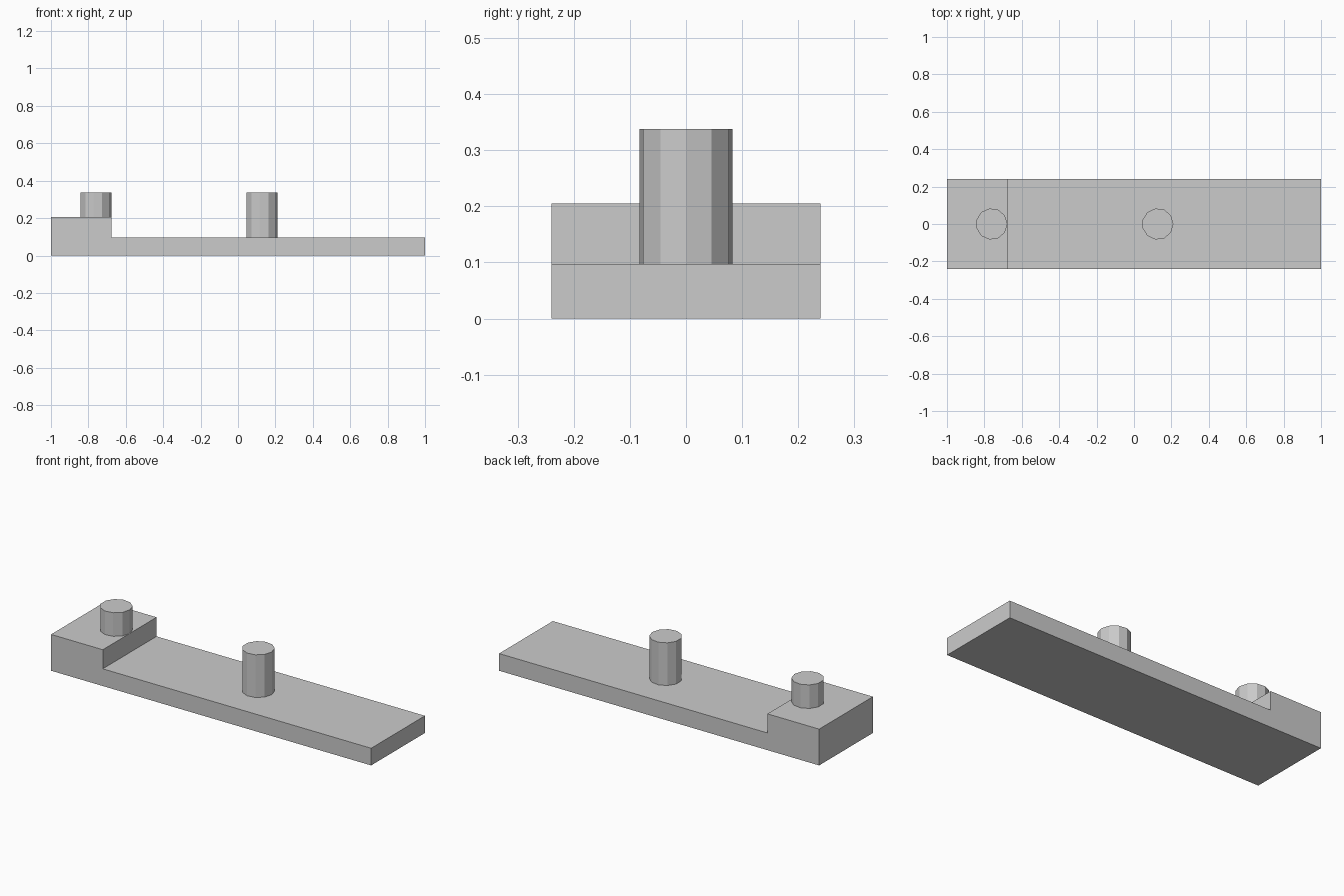
import bpy
import bmesh
from mathutils import Matrix

cube = bpy.data.objects.get("Cube")
if cube:
    bpy.data.objects.remove(cube, do_unlink=True)

# One plain grey for everything
grey = bpy.data.materials.new("plain grey")
grey.use_nodes = True
color = (0.6, 0.6, 0.6, 1.0)
grey.diffuse_color = color
grey.node_tree.nodes["Principled BSDF"].inputs["Base Color"].default_value = color

HALF_WIDTH = 0.24
SLAB_TOP = 0.097
STEP_TOP = 0.205
STEP_X = -0.677
PEG_TOP = 0.338
PEG_RADIUS = 0.084


def add_object(name, bm):
    bmesh.ops.recalc_face_normals(bm, faces=bm.faces)
    mesh = bpy.data.meshes.new(name)
    bm.to_mesh(mesh)
    bm.free()
    mesh.materials.append(grey)
    obj = bpy.data.objects.new(name, mesh)
    bpy.context.collection.objects.link(obj)
    return obj


def add_peg(name, x, bottom):
    height = PEG_TOP - bottom
    bm = bmesh.new()
    bmesh.ops.create_cone(bm, cap_ends=True, segments=11, radius1=PEG_RADIUS,
                          radius2=PEG_RADIUS, depth=height)
    # Turn one corner of the peg towards +x
    corner = max(bm.verts, key=lambda v: v.co.y).co.to_2d()
    turn = corner.angle_signed((1, 0))
    bm.transform(Matrix.Translation((x, 0, bottom + height / 2))
                 @ Matrix.Rotation(-turn, 4, "Z"))
    return add_object(name, bm)


# Stepped base: side profile extruded across the width
profile = [(-1, 0), (1, 0), (1, SLAB_TOP), (STEP_X, SLAB_TOP),
           (STEP_X, STEP_TOP), (-1, STEP_TOP)]
bm = bmesh.new()
side = bm.faces.new([bm.verts.new((x, -HALF_WIDTH, z)) for x, z in profile])
extruded = bmesh.ops.extrude_face_region(bm, geom=[side], use_keep_orig=True)
moved = [e for e in extruded["geom"] if isinstance(e, bmesh.types.BMVert)]
bmesh.ops.translate(bm, verts=moved, vec=(0, 2 * HALF_WIDTH, 0))
add_object("stepped_base", bm)

# Two pegs of equal top height
add_peg("step_peg", -0.761, STEP_TOP)
add_peg("slab_peg", 0.127, SLAB_TOP)
